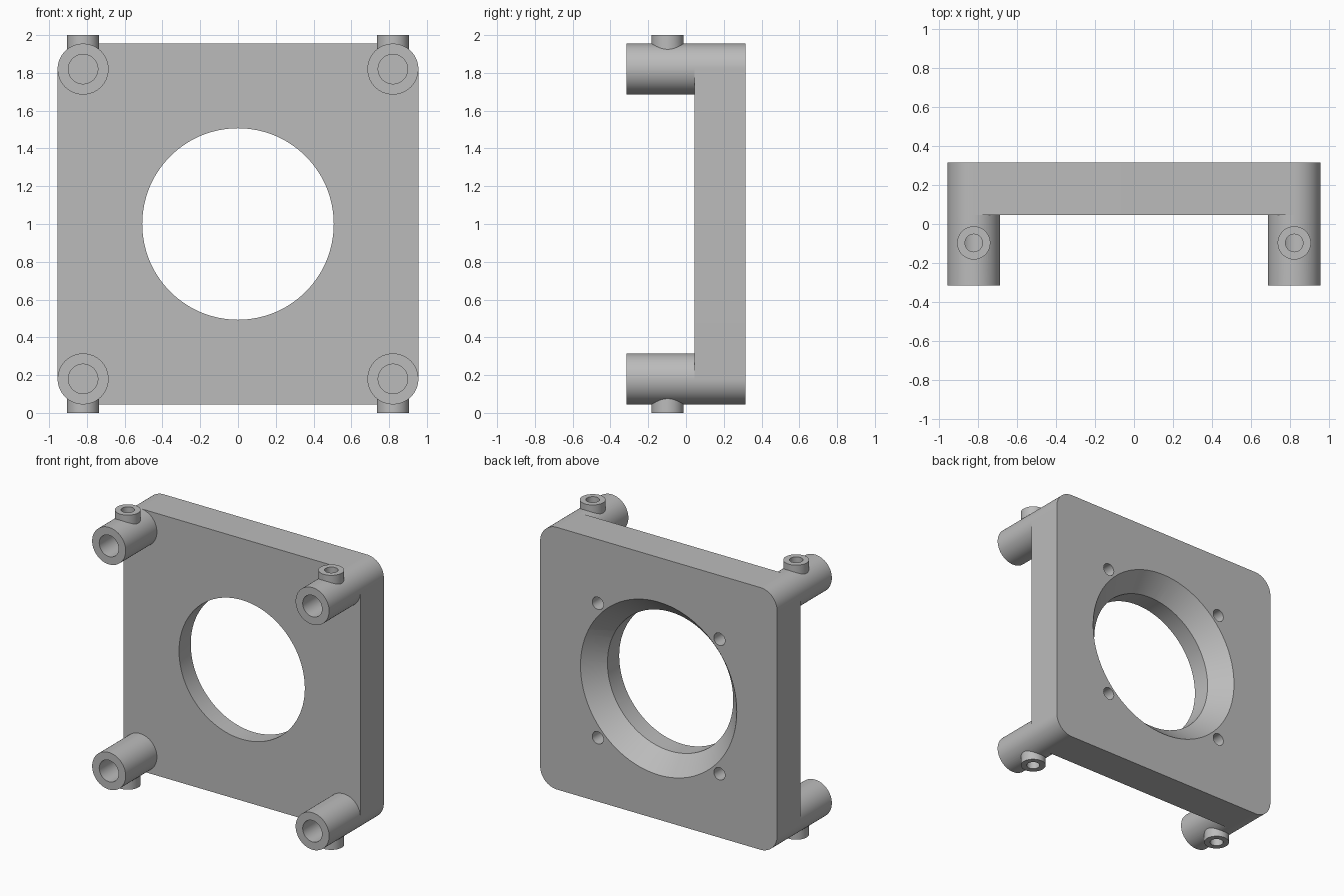
import bpy, bmesh, math
from mathutils import Matrix, Vector

cube = bpy.data.objects.get("Cube")
if cube:
    bpy.data.objects.remove(cube, do_unlink=True)

CENTRE = Vector((0, 0, 1))   # every part shares this origin, so mirroring is simple
HALF, CORNER = 0.955, 0.135  # plate half width and corner radius
FRONT, BACK, TIP = 0.045, 0.315, -0.315
POST = HALF - CORNER         # post axis offset
SEGMENTS = 64

grey = bpy.data.materials.new("plain_grey")
grey.use_nodes = True
colour = (0.5, 0.5, 0.5, 1)
grey.diffuse_color = colour
grey.node_tree.nodes["Principled BSDF"].inputs["Base Color"].default_value = colour


def add_object(name, bm):
    bmesh.ops.recalc_face_normals(bm, faces=bm.faces)
    mesh = bpy.data.meshes.new(name)
    bm.to_mesh(mesh)
    bm.free()
    mesh.materials.append(grey)
    obj = bpy.data.objects.new(name, mesh)
    obj.location = CENTRE
    bpy.context.collection.objects.link(obj)
    return obj


def cylinder(name, start, end, r1, r2=None, segments=SEGMENTS):
    """Cylinder or cone between two points on one axis."""
    start, end = Vector(start), Vector(end)
    axis = end - start
    turn = axis.to_track_quat('Z', 'Y').to_matrix().to_4x4()
    bm = bmesh.new()
    bmesh.ops.create_cone(bm, cap_ends=True, segments=segments, radius1=r1,
                          radius2=r1 if r2 is None else r2, depth=axis.length,
                          matrix=Matrix.Translation((start + end) / 2) @ turn)
    return add_object(name, bm)


def select_only(obj):
    bpy.ops.object.select_all(action='DESELECT')
    obj.select_set(True)
    bpy.context.view_layer.objects.active = obj


def combine(obj, tool, operation):
    mod = obj.modifiers.new("boolean", 'BOOLEAN')
    mod.operation, mod.object, mod.solver = operation, tool, 'EXACT'
    select_only(obj)
    bpy.ops.object.modifier_apply(modifier=mod.name)
    bpy.data.objects.remove(tool, do_unlink=True)


def finish(obj):
    select_only(obj)
    bpy.ops.object.shade_smooth_by_angle(angle=math.radians(30))


# Rounded square plate
bm = bmesh.new()
outline = []
steps = SEGMENTS // 4
for quarter, (sx, sz) in enumerate([(1, 1), (-1, 1), (-1, -1), (1, -1)]):
    for i in range(steps + 1):
        a = (quarter + i / steps) * math.pi / 2
        outline.append(bm.verts.new((sx * POST + CORNER * math.cos(a), FRONT,
                                     sz * POST + CORNER * math.sin(a))))
face = bm.faces.new(outline)
solid = bmesh.ops.extrude_face_region(bm, geom=[face])
bmesh.ops.translate(bm, vec=(0, BACK - FRONT, 0),
                    verts=[v for v in solid["geom"] if isinstance(v, bmesh.types.BMVert)])
plate = add_object("mounting_plate", bm)

# Central opening, flared towards the back
combine(plate, cylinder("opening_cutter", (0, -0.1, 0), (0, 0.5, 0), 0.507, segments=96), 'DIFFERENCE')
combine(plate, cylinder("flare_cutter", (0, 0.155, 0), (0, 0.335, 0), 0.484, 0.648, 96), 'DIFFERENCE')

# Blind screw holes in the back
for x in (-0.49, 0.49):
    for z in (-0.49, 0.49):
        combine(plate, cylinder("screw_cutter", (x, 0.17, z), (x, 0.4, z), 0.045, segments=32), 'DIFFERENCE')
finish(plate)

# Corner posts with a clamp boss, bored out and mirrored to all corners
posts = cylinder("corner_posts", (POST, TIP, POST), (POST, FRONT, POST), CORNER)
boss_y = -0.097
combine(posts, cylinder("boss", (POST, boss_y, POST), (POST, boss_y, 1), 0.085), 'UNION')
combine(posts, cylinder("bore_cutter", (POST, TIP - 0.1, POST), (POST, FRONT + 0.1, POST), 0.078), 'DIFFERENCE')
combine(posts, cylinder("boss_cutter", (POST, boss_y, POST), (POST, boss_y, 1.1), 0.045, segments=32), 'DIFFERENCE')
mirror = posts.modifiers.new("mirror", 'MIRROR')
mirror.use_axis = (True, False, True)
mirror.use_mirror_merge = False
select_only(posts)
bpy.ops.object.modifier_apply(modifier=mirror.name)
finish(posts)
